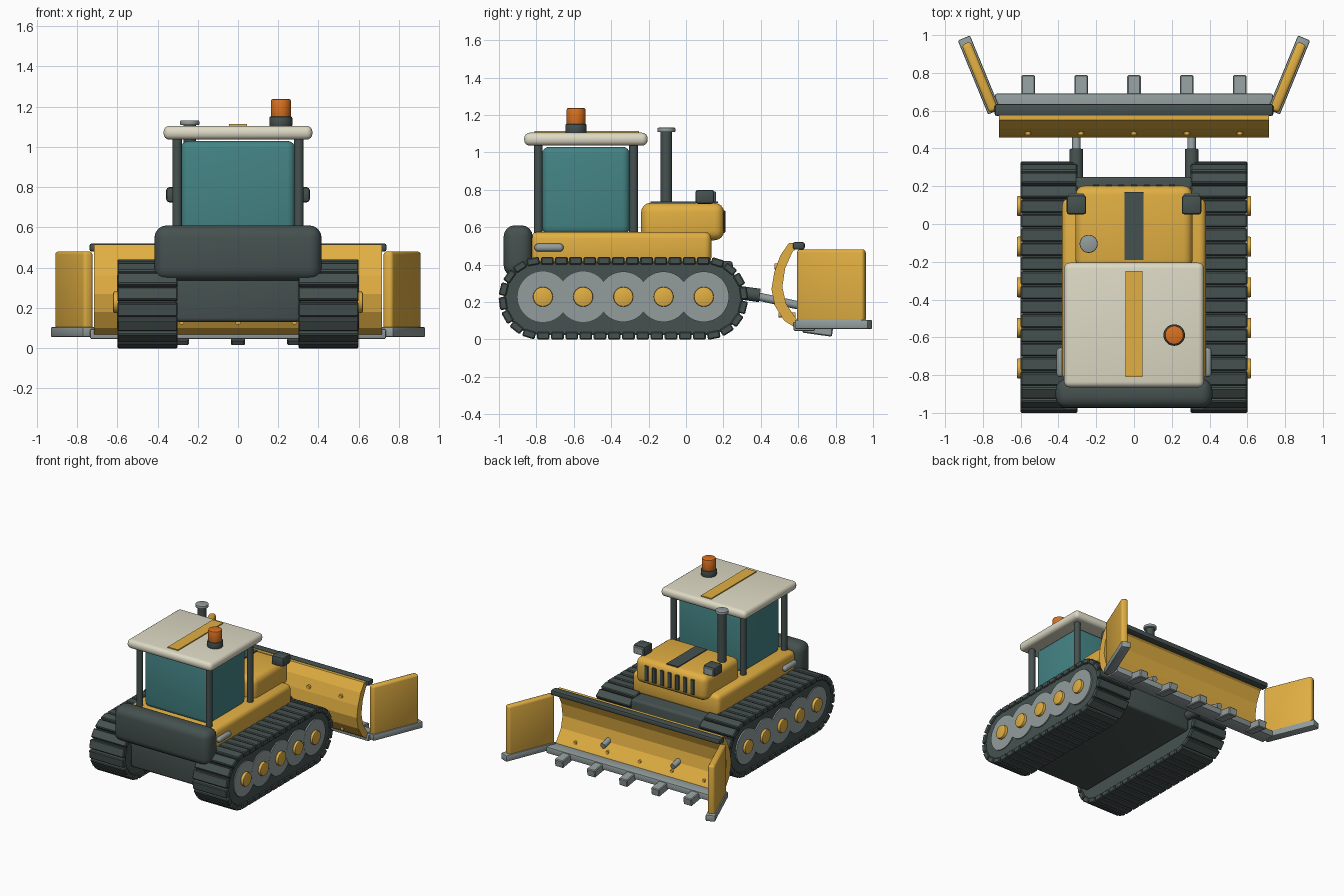
import bpy, bmesh, math
from mathutils import Vector, Matrix

if "Cube" in bpy.data.objects:
    bpy.data.objects.remove(bpy.data.objects["Cube"])


def mat(name, r, g, b):
    m = bpy.data.materials.new(name)
    m.diffuse_color = (r, g, b, 1)
    m.use_nodes = True
    m.node_tree.nodes["Principled BSDF"].inputs["Base Color"].default_value = m.diffuse_color
    return m


YELLOW = mat("yellow paint", 0.76, 0.43, 0.055)
DARK = mat("dark rubber", 0.06, 0.083, 0.078)
GREY = mat("grey steel", 0.29, 0.335, 0.335)
GLASS = mat("teal glass", 0.058, 0.23, 0.235)
CREAM = mat("cream roof", 0.73, 0.70, 0.56)
ORANGE = mat("orange lamp", 0.70, 0.165, 0.014)


def finish(bm, name, m, smooth=True):
    bmesh.ops.recalc_face_normals(bm, faces=bm.faces)
    me = bpy.data.meshes.new(name)
    bm.to_mesh(me)
    bm.free()
    me.materials.append(m)
    ob = bpy.data.objects.new(name, me)
    bpy.context.collection.objects.link(ob)
    if smooth:
        bpy.ops.object.select_all(action='DESELECT')
        ob.select_set(True)
        bpy.context.view_layer.objects.active = ob
        bpy.ops.object.shade_smooth_by_angle(angle=math.radians(35))
    return ob


def box(name, m, x, y, z, bevel=0.0, seg=3, mtx=None):
    """Box from (min, max) ranges, with rounded edges."""
    bm = bmesh.new()
    bmesh.ops.create_cube(bm, size=1)
    for v in bm.verts:
        v.co = Vector([(r[0] + r[1]) / 2 + c * (r[1] - r[0]) for c, r in zip(v.co, (x, y, z))])
    if bevel:
        bmesh.ops.bevel(bm, geom=bm.edges[:], offset=bevel, segments=seg, profile=0.5, affect='EDGES')
    if mtx:
        bm.transform(mtx)
    return finish(bm, name, m)


def rod(name, m, a, b, r, seg=24, bevel=0.0):
    """Cylinder from point a to point b."""
    a, b = Vector(a), Vector(b)
    d = b - a
    bm = bmesh.new()
    bmesh.ops.create_cone(bm, cap_ends=True, segments=seg, radius1=r, radius2=r, depth=d.length)
    if bevel:
        rims = [e for e in bm.edges if abs(e.verts[0].co.z - e.verts[1].co.z) < 1e-5]
        bmesh.ops.bevel(bm, geom=rims, offset=bevel, segments=2, profile=0.5, affect='EDGES')
    bm.transform(Matrix.Translation((a + b) / 2) @ d.to_track_quat('Z', 'Y').to_matrix().to_4x4())
    return finish(bm, name, m)


def prism(name, m, pts, x0, x1, smooth=True):
    """Side profile of (y, z) points extruded along x."""
    bm = bmesh.new()
    f = bm.faces.new([bm.verts.new((x0, y, z)) for y, z in pts])
    ext = bmesh.ops.extrude_face_region(bm, geom=[f])
    bmesh.ops.translate(bm, vec=(x1 - x0, 0, 0),
                        verts=[v for v in ext['geom'] if isinstance(v, bmesh.types.BMVert)])
    return finish(bm, name, m, smooth)


# --- crawler tracks ---
YR, YF, ZC = -0.78, 0.11, 0.22
SPAN, RAD = YF - YR, 0.20


def on_track(s):
    """Position and turn angle at distance s along the track loop."""
    arc = math.pi * RAD
    if s < SPAN:
        return YR + s, ZC + RAD, 0
    s -= SPAN
    if s < arc:
        a = s / RAD
        return YF + RAD * math.sin(a), ZC + RAD * math.cos(a), -a
    s -= arc
    if s < SPAN:
        return YF - s, ZC - RAD, -math.pi
    a = (s - SPAN) / RAD
    return YR - RAD * math.sin(a), ZC - RAD * math.cos(a), -math.pi - a


belt = []
for cy, a0 in ((YF, 90), (YR, 270)):
    for i in range(13):
        a = math.radians(a0 - i * 15)
        belt.append((cy + 0.197 * math.cos(a), ZC + 0.197 * math.sin(a)))

SHOES = 40
for side, sx in (("left", -1), ("right", 1)):
    prism(side + "_track_belt", DARK, belt, sx * 0.31, sx * 0.59)
    for i in range(SHOES):
        y, z, a = on_track((i + 0.5) * (2 * SPAN + 2 * math.pi * RAD) / SHOES)
        box(side + "_track_shoe", DARK, sorted((sx * 0.30, sx * 0.60)), (-0.034, 0.034), (-0.02, 0.02),
            0.006, 1, Matrix.Translation((0, y, z)) @ Matrix.Rotation(a, 4, 'X'))
    # road wheels and hubs
    for i in range(5):
        y = -0.765 + i * 0.215
        rod(side + "_wheel", GREY, (sx * 0.5, y, 0.228), (sx * (0.597 + 0.001 * i), y, 0.228), 0.135, 40)
        rod(side + "_wheel_hub", YELLOW, (sx * 0.55, y, 0.228), (sx * 0.62, y, 0.228), 0.053, 24, 0.006)

# --- chassis, body and counterweight ---
box("chassis", DARK, (-0.31, 0.31), (-0.90, 0.25), (0.13, 0.42), 0.02)
box("lower_body", YELLOW, (-0.38, 0.38), (-0.83, 0.135), (0.40, 0.575), 0.035)
box("counterweight", DARK, (-0.415, 0.415), (-0.975, -0.82), (0.335, 0.61), 0.06, 4)
box("hood", YELLOW, (-0.31, 0.31), (-0.24, 0.203), (0.53, 0.73), 0.05, 4)
box("hood_stripe", DARK, (-0.05, 0.05), (-0.19, 0.17), (0.728, 0.737))
for i in range(7):
    x = (i - 3) * 0.067
    box("grille_slot", DARK, (x - 0.017, x + 0.017), (0.19, 0.21), (0.57, 0.69), 0.004, 1)

# --- cab ---
box("cab_glass", GLASS, (-0.285, 0.285), (-0.77, -0.30), (0.56, 1.03), 0.04, 4)
box("roof", CREAM, (-0.37, 0.37), (-0.865, -0.205), (1.036, 1.105), 0.03, 4)
box("roof_stripe", YELLOW, (-0.045, 0.045), (-0.81, -0.25), (1.10, 1.113))
for sx in (-1, 1):
    for y in (-0.79, -0.28):
        rod("cab_pillar", DARK, (sx * 0.302, y, 0.55), (sx * 0.302, y, 1.06), 0.024, 16)
rod("beacon_base", DARK, (0.213, -0.588, 1.10), (0.213, -0.588, 1.152), 0.057, 28, 0.008)
rod("beacon", ORANGE, (0.213, -0.588, 1.14), (0.213, -0.588, 1.237), 0.05, 28, 0.008)

# --- exhaust ---
rod("exhaust_pipe", DARK, (-0.24, -0.105, 0.70), (-0.24, -0.105, 1.115), 0.031)
rod("exhaust_cap", GREY, (-0.24, -0.105, 1.108), (-0.24, -0.105, 1.132), 0.048, 24, 0.006)

# --- headlights, side handles and push arms ---
for sx in (-1, 1):
    x = sx * 0.305
    box("headlight", DARK, (x - 0.052, x + 0.052), (0.05, 0.152), (0.725, 0.80), 0.015, 2)
    box("headlight_lens", GREY, (x - 0.042, x + 0.042), (0.145, 0.161), (0.733, 0.792), 0.005, 1)
    box("side_handle", GREY, sorted((sx * 0.37, sx * 0.41)), (-0.81, -0.655), (0.47, 0.512), 0.018, 3)
    rod("push_arm", DARK, (x, 0.10, 0.275), (x, 0.395, 0.235), 0.036, 20)
    rod("push_rod", GREY, (x, 0.36, 0.235), (x, 0.60, 0.182), 0.022, 16)

# --- curved blade, faceted ---
profile = [(0.60, 0.515), (0.55, 0.515), (0.505, 0.45), (0.472, 0.36), (0.457, 0.27), (0.475, 0.18),
           (0.525, 0.10), (0.58, 0.065), (0.62, 0.065), (0.59, 0.11), (0.535, 0.19), (0.515, 0.28),
           (0.53, 0.38), (0.57, 0.47), (0.60, 0.49)]
prism("blade", YELLOW, profile, -0.715, 0.715, smooth=False)
box("blade_top_rail", DARK, (-0.738, 0.738), (0.572, 0.635), (0.48, 0.521), 0.012, 2)
box("cutting_edge", GREY, (-0.735, 0.735), (0.575, 0.69), (0.045, 0.095), 0.008, 2)
for i in range(5):
    x = -0.56 + i * 0.28
    box("blade_tooth", GREY, (-0.036, 0.036), (-0.08, 0.08), (-0.03, 0.03), 0.006, 1,
        Matrix.Translation((x, 0.705, 0.055)) @ Matrix.Rotation(math.radians(-8), 4, 'X'))
    rod("upper_rivet", YELLOW, (x, 0.472, 0.39), (x, 0.525, 0.39), 0.016, 12)
    rod("lower_rivet", YELLOW, (x, 0.495, 0.13), (x, 0.585, 0.13), 0.013, 12)

# --- angled blade wings ---
for sx in (-1, 1):
    turn = Matrix.Translation((sx * 0.742, 0.598, 0)) @ Matrix.Rotation(-sx * math.atan2(0.155, 0.378), 4, 'Z')
    box("wing_plate", YELLOW, (-0.026, 0.026), (0.0, 0.388), (0.09, 0.481), 0.017, 3, turn)
    box("wing_edge", GREY, (-0.035, 0.035), (-0.005, 0.418), (0.055, 0.105), 0.008, 2, turn)
